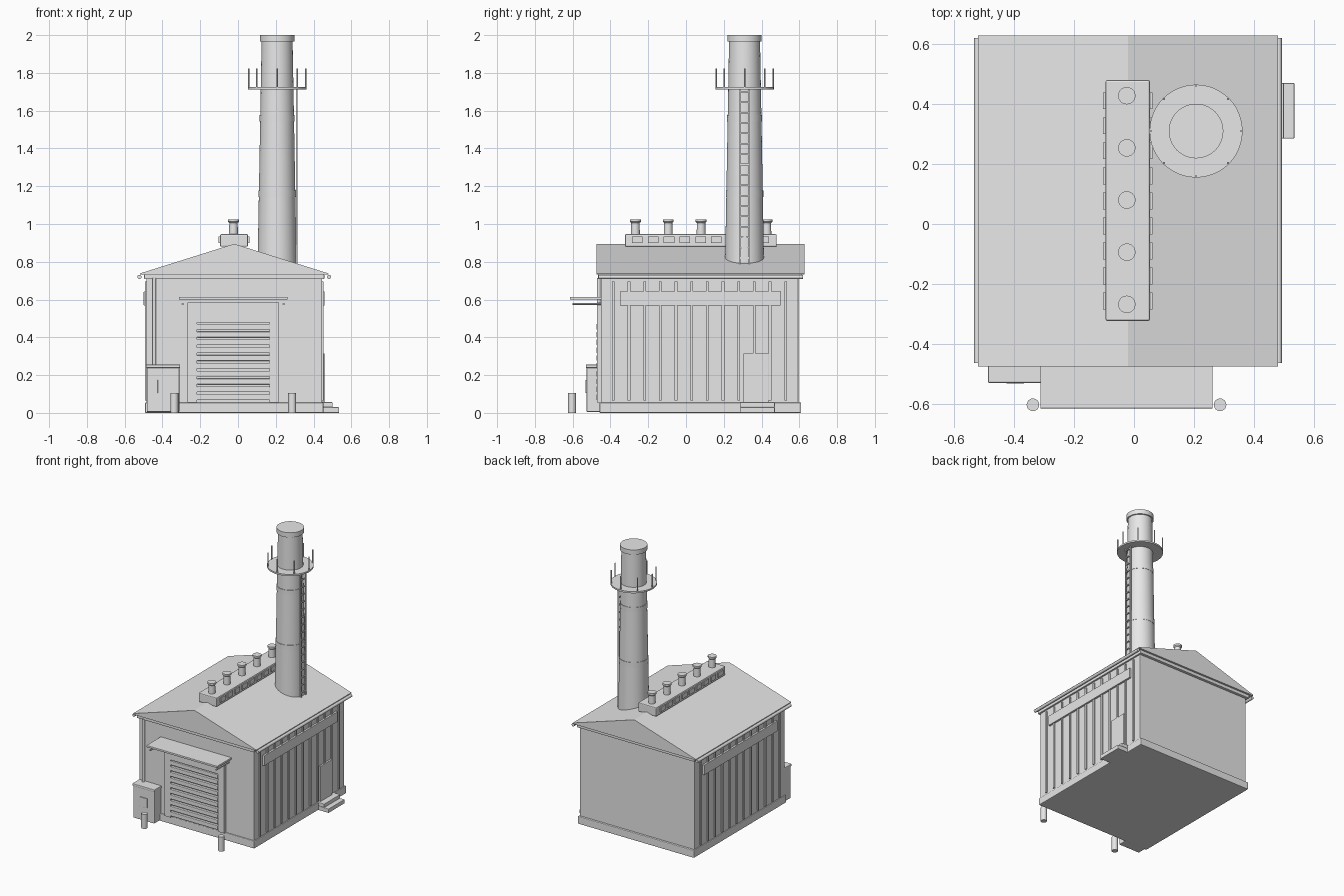
import bpy, bmesh, math
from mathutils import Vector

if "Cube" in bpy.data.objects:
    bpy.data.objects.remove(bpy.data.objects["Cube"], do_unlink=True)

GREY = (0.8, 0.8, 0.8, 1.0)
grey = bpy.data.materials.new("plain grey")
grey.use_nodes = True
grey.diffuse_color = GREY
grey.node_tree.nodes["Principled BSDF"].inputs["Base Color"].default_value = GREY


def finish(name, bm, bevel=0.0, smooth=False):
    mesh = bpy.data.meshes.new(name)
    bmesh.ops.recalc_face_normals(bm, faces=bm.faces)
    bm.to_mesh(mesh)
    bm.free()
    ob = bpy.data.objects.new(name, mesh)
    bpy.context.collection.objects.link(ob)
    mesh.materials.append(grey)
    if bevel:
        mod = ob.modifiers.new("soft edges", 'BEVEL')
        mod.width, mod.segments = bevel, 2
    if smooth:
        bpy.ops.object.select_all(action='DESELECT')
        ob.select_set(True)
        bpy.context.view_layer.objects.active = ob
        bpy.ops.object.shade_smooth_by_angle(angle=math.radians(35))
    return ob


def add_box(bm, x, y, z):
    """Add a box given its (low, high) range on each axis."""
    verts = bmesh.ops.create_cube(bm, size=1)["verts"]
    for v in verts:
        v.co = Vector([(a + b) / 2 + c * (b - a) for (a, b), c in zip((x, y, z), v.co)])


def box(name, x, y, z, bevel=0.0):
    bm = bmesh.new()
    add_box(bm, x, y, z)
    return finish(name, bm, bevel)


def add_rod(bm, start, end, r1, r2=None, sides=12):
    start, end = Vector(start), Vector(end)
    axis = end - start
    verts = bmesh.ops.create_cone(bm, cap_ends=True, segments=sides, radius1=r1,
                                  radius2=r1 if r2 is None else r2, depth=axis.length)["verts"]
    turn = axis.to_track_quat('Z', 'Y')
    for v in verts:
        v.co = turn @ v.co + (start + end) / 2


def rod(name, start, end, r, sides=16):
    bm = bmesh.new()
    add_rod(bm, start, end, r, sides=sides)
    return finish(name, bm, smooth=True)


def lathe(name, x, y, profile, sides=48):
    """Spin a closed (radius, height) profile around a vertical axis."""
    bm = bmesh.new()
    rings = []
    for r, z in profile:
        rings.append([bm.verts.new((x + r * math.cos(i * math.tau / sides),
                                    y + r * math.sin(i * math.tau / sides), z))
                      for i in range(sides)])
    for low, high in zip(rings, rings[1:]):
        for i in range(sides):
            j = (i + 1) % sides
            bm.faces.new((low[i], low[j], high[j], high[i]))
    bm.faces.new(rings[0])
    bm.faces.new(rings[-1])
    return finish(name, bm, smooth=True)


# Building shell
MID = -0.02
HALF = 0.465
LEFT, RIGHT = MID + HALF, MID - HALF
FRONT, BACK = -0.45, 0.595
box("plinth", (RIGHT - 0.007, LEFT + 0.007), (FRONT - 0.008, BACK + 0.015), (0, 0.055), 0.005)
box("walls", (RIGHT, LEFT), (FRONT, BACK), (0.05, 0.715), 0.004)
box("eave_board", (RIGHT - 0.012, LEFT + 0.012), (-0.465, 0.615), (0.708, 0.733), 0.004)

# Gabled roof
bm = bmesh.new()
ring = [bm.verts.new((x, -0.475, z)) for x, z in
        ((MID - 0.5, 0.732), (MID + 0.5, 0.732), (MID + 0.5, 0.738), (MID, 0.895), (MID - 0.5, 0.738))]
gable = bm.faces.new(ring)
pushed = bmesh.ops.extrude_face_region(bm, geom=[gable])["geom"]
bmesh.ops.translate(bm, vec=(0, 1.103, 0), verts=[g for g in pushed if isinstance(g, bmesh.types.BMVert)])
finish("roof", bm)

# Side walls: gutters, ribs and bands
for side, label in ((1, "left"), (-1, "right")):
    gx = MID + side * 0.502
    rod(label + "_gutter", (gx, -0.463, 0.72), (gx, 0.62, 0.72), 0.011)
    wall = MID + side * HALF

    def out(depth):
        return tuple(sorted((wall - side * 0.01, wall + side * depth)))

    bm = bmesh.new()
    for i in range(12):
        y = -0.385 + i * 0.083
        add_box(bm, out(0.008), (y - 0.007, y + 0.007), (0.065, 0.695))
    finish(label + "_wall_ribs", bm)
    box(label + "_wall_band", out(0.014), (-0.35, 0.50), (0.568, 0.642), 0.002)

# Side door and steps
box("side_door", (LEFT - 0.01, LEFT + 0.012), (0.305, 0.437), (0.055, 0.315), 0.002)
box("upper_step", (LEFT - 0.01, 0.50), (0.285, 0.47), (0.03, 0.057), 0.003)
box("lower_step", (LEFT - 0.01, 0.535), (0.285, 0.47), (0, 0.03), 0.003)

# Loading door with frame and slats
DOOR = (-0.217, 0.167)
bm = bmesh.new()
add_box(bm, (-0.267, DOOR[0]), (-0.472, -0.44), (0.055, 0.585))
add_box(bm, (DOOR[1], 0.217), (-0.472, -0.44), (0.055, 0.585))
add_box(bm, DOOR, (-0.472, -0.44), (0.478, 0.585))
finish("door_frame", bm)
box("shutter", DOOR, (-0.456, -0.44), (0.055, 0.48))
bm = bmesh.new()
for i in range(10):
    z = 0.068 + i * 0.0415
    add_box(bm, DOOR, (-0.474, -0.445), (z, z + 0.03))
finish("shutter_slats", bm, 0.003)

# Door canopy and its brackets
box("canopy", (-0.312, 0.262), (-0.615, -0.44), (0.6, 0.614), 0.002)
for label, x in (("right", -0.293), ("left", 0.242)):
    rod(label + "_canopy_bracket", (x, -0.6, 0.577), (x, -0.44, 0.577), 0.006, 8)

# Downspout, utility cabinet and bollards
rod("downspout", (-0.443, -0.462, 0.06), (-0.443, -0.462, 0.715), 0.01)
box("cabinet", (-0.483, -0.31), (-0.526, -0.44), (0.005, 0.245), 0.005)
box("cabinet_lid", (-0.487, -0.306), (-0.53, -0.44), (0.238, 0.256), 0.004)
box("cabinet_panel", (-0.425, -0.367), (-0.532, -0.52), (0.105, 0.175), 0.001)
for label, x in (("right", -0.337), ("left", 0.287)):
    rod(label + "_bollard", (x, -0.603, 0), (x, -0.603, 0.106), 0.021, 24)

# Ridge ventilator with louvres and stacks
box("ridge_vent", (MID - 0.075, MID + 0.073), (-0.323, 0.48), (0.88, 0.946), 0.006)
bm = bmesh.new()
for i in range(9):
    y = -0.257 + i * 0.0835
    add_box(bm, (MID - 0.083, MID + 0.081), (y - 0.028, y + 0.028), (0.9, 0.934))
finish("vent_louvres", bm)
for i in range(5):
    lathe("vent_stack_%d" % (i + 1), MID - 0.004, -0.268 + i * 0.174,
          ((0.024, 0.94), (0.022, 1.005), (0.029, 1.012), (0.029, 1.025)), 24)

# Tapered chimney with bands and cap
CX, CY = 0.207, 0.31
lathe("chimney", CX, CY, ((0.104, 0.74), (0.082, 1.97)))
for label, z, r in (("lower", 1.16, 0.099), ("upper", 1.56, 0.092)):
    lathe(label + "_chimney_band", CX, CY, ((r, z - 0.018), (r, z + 0.018)))
lathe("chimney_cap", CX, CY, ((0.091, 1.965), (0.091, 2.0)))

# Platform with guard posts
lathe("platform", CX, CY, ((0.155, 1.712), (0.155, 1.724)))
bm = bmesh.new()
for i in range(8):
    a = i * math.tau / 8
    x, y = CX + 0.151 * math.cos(a), CY + 0.151 * math.sin(a)
    add_rod(bm, (x, y, 1.72), (x, y, 1.822), 0.004, sides=8)
finish("guard_posts", bm, smooth=True)

# Ladder
bm = bmesh.new()
LX = CX + 0.104
for y in (CY - 0.026, CY + 0.026):
    add_box(bm, (LX - 0.005, LX + 0.005), (y - 0.004, y + 0.004), (0.785, 1.715))
for i in range(17):
    z = 0.82 + i * 0.055
    add_box(bm, (LX - 0.004, LX + 0.004), (CY - 0.026, CY + 0.026), (z - 0.004, z + 0.004))
finish("ladder", bm)
